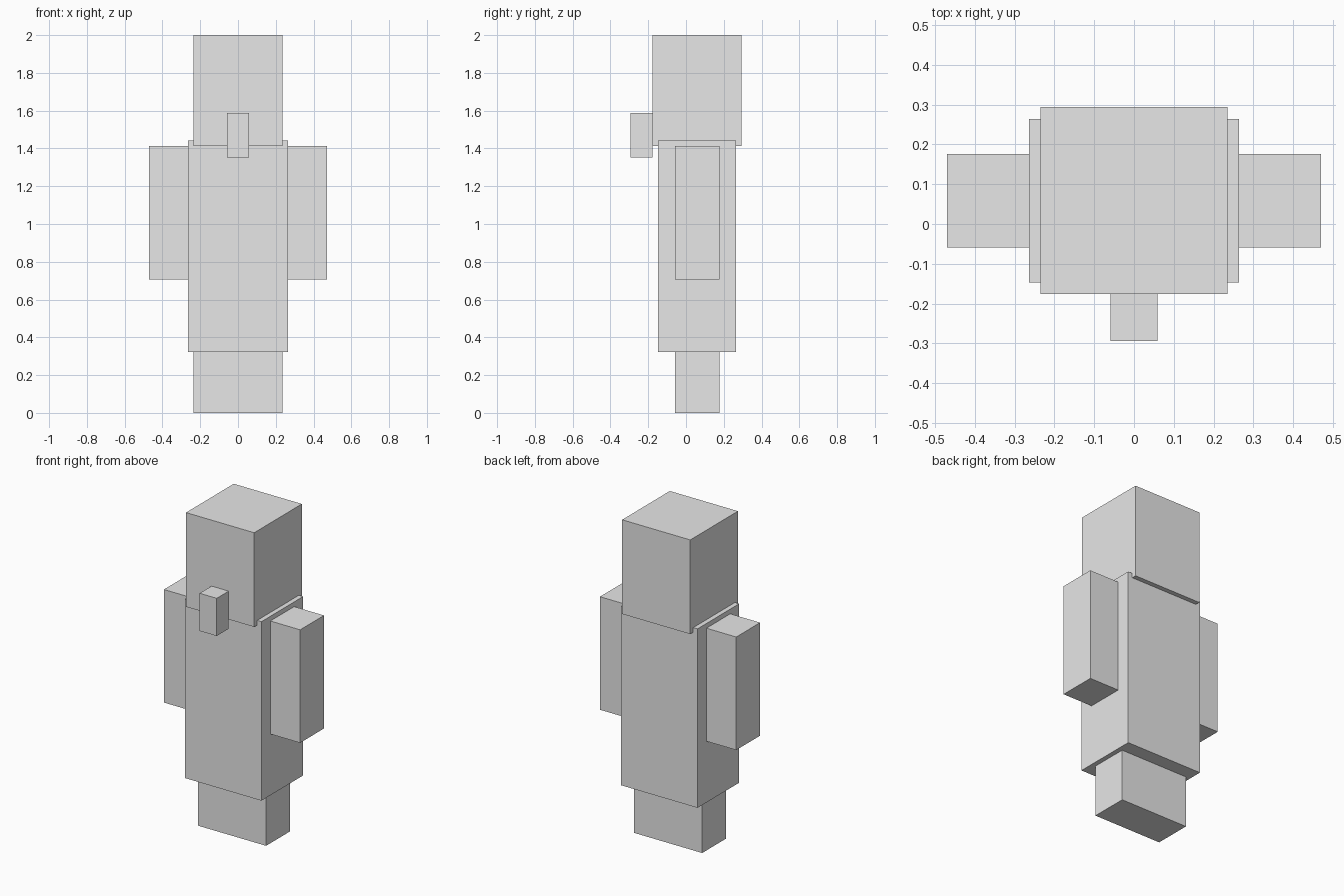
import bpy
import bmesh
from mathutils import Matrix, Vector

cube = bpy.data.objects.get("Cube")
if cube:
    bpy.data.objects.remove(cube, do_unlink=True)

UNIT = 2 / 34      # the figure is 34 blocks tall
MID_Y = 1          # depth of the body's centre line, in blocks

grey = bpy.data.materials.new("plain_grey")
grey.use_nodes = True
grey.diffuse_color = (0.8, 0.8, 0.8, 1)
grey.node_tree.nodes["Principled BSDF"].inputs["Base Color"].default_value = (0.8, 0.8, 0.8, 1)


def block(name, size, x, y, bottom, grow=0):
    """Box measured in blocks, optionally grown outward on every side."""
    dims = Vector(size) + Vector((2 * grow,) * 3)
    centre = Vector((x, y, bottom + size[2] / 2))
    bm = bmesh.new()
    bmesh.ops.create_cube(bm, size=1, matrix=Matrix.Diagonal((*(dims * UNIT), 1)))
    mesh = bpy.data.meshes.new(name)
    bm.to_mesh(mesh)
    bm.free()
    mesh.materials.append(grey)
    obj = bpy.data.objects.new(name, mesh)
    obj.location = centre * UNIT
    bpy.context.collection.objects.link(obj)
    return obj


# Head and nose
block("head", (8, 8, 10), 0, MID_Y, 24)
block("nose", (2, 2, 4), 0, MID_Y - 5, 23)

# Long robe over the legs
block("robe", (8, 6, 18), 0, MID_Y, 6, grow=0.5)
block("legs", (8, 4, 12), 0, MID_Y, 0)

# Arms hanging at the sides
for side, sign in (("left", 1), ("right", -1)):
    block(side + "_arm", (4, 4, 12), sign * 6, MID_Y, 12)
